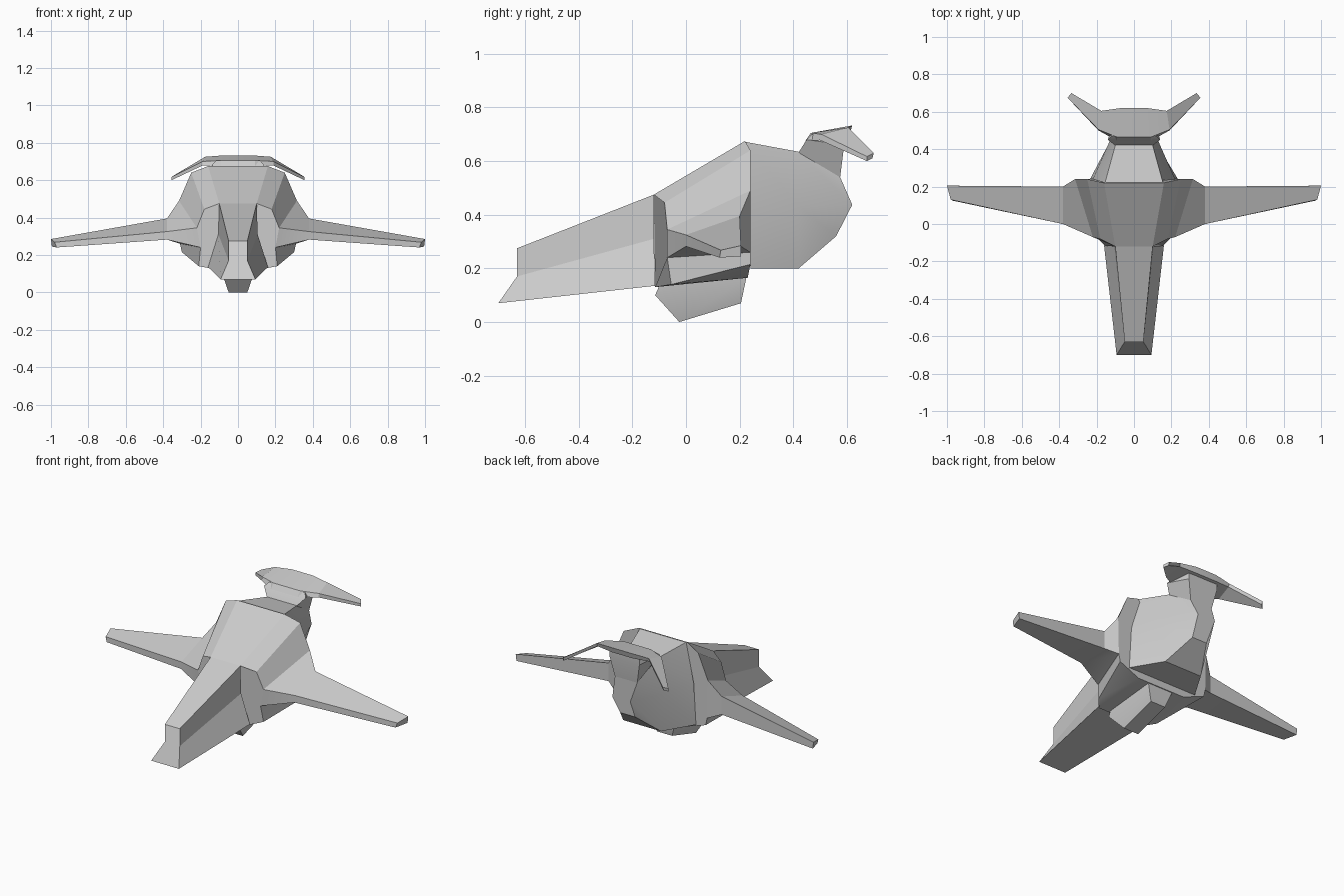
import bpy, bmesh, math


def loft(name, rings, mirror=False, smooth=20):
    """Skin a row of equal-length rings and cap both ends."""
    bm = bmesh.new()
    loops = [[bm.verts.new(p) for p in ring] for ring in rings]
    for a, b in zip(loops, loops[1:]):
        for i in range(len(a)):
            j = (i + 1) % len(a)
            bm.faces.new((a[i], a[j], b[j], b[i]))
    bm.faces.new(loops[0])
    bm.faces.new(loops[-1])
    bmesh.ops.recalc_face_normals(bm, faces=bm.faces[:])
    me = bpy.data.meshes.new(name)
    bm.to_mesh(me)
    bm.free()
    ob = bpy.data.objects.new(name, me)
    bpy.context.collection.objects.link(ob)
    if mirror:
        ob.modifiers.new("mirror", "MIRROR")
    bpy.context.view_layer.objects.active = ob
    bpy.ops.object.select_all(action="DESELECT")
    ob.select_set(True)
    bpy.ops.object.shade_smooth_by_angle(angle=math.radians(smooth))
    return ob


def flip(points):
    return [(-x, y, z) for x, y, z in points]


def full(half):
    """Right-hand half profile -> closed symmetric ring."""
    return half + flip(half)[::-1]


# Long tapered nose with a jutting lower lip
loft("nose", [
    full([(.05, -.63, .275), (.05, -.63, .17), (.093, -.70, .07)]),
    full([(.10, -.12, .475), (.105, -.12, .31), (.16, -.115, .135)]),
])

# Wide faceted middle body
loft("middle_body", [
    full([(.10, -.12, .475), (.18, -.08, .445), (.22, -.07, .345),
          (.20, -.07, .24), (.21, -.055, .14), (.155, -.115, .13)]),
    full([(.16, .22, .675), (.25, .24, .64), (.315, .24, .49),
          (.31, .24, .26), (.30, .24, .215), (.16, .23, .165)]),
])

# Rear hull, narrowing to a rounded stern
loft("rear_hull", [
    full([(.155, .22, .672), (.22, .24, .45), (.235, .24, .20)]),
    full([(.10, .42, .635), (.14, .42, .43), (.127, .42, .20)]),
    full([(.075, .575, .54), (.06, .62, .437), (.05, .56, .32)]),
])

# Keel under the body
loft("keel", [
    full([(.05, -.025, 0), (.05, .205, .07)]),
    full([(.085, -.115, .10), (.085, .225, .165)]),
    full([(.085, -.08, .18), (.085, .215, .25)]),
])

# Main wings
loft("wings", [
    [(.22, -.07, .345), (.315, .24, .49), (.31, .24, .26), (.20, -.07, .24)],
    [(.38, .00, .325), (.38, .20, .395), (.38, .20, .285), (.38, .00, .282)],
    [(.98, .13, .268), (1.0, .205, .285), (.995, .205, .245), (.97, .125, .24)],
], mirror=True)

# Tail neck, rising from the rear hull
loft("tail_neck", [
    full([(.10, .42, .632), (.075, .575, .54)]),
    full([(.14, .45, .68), (.10, .59, .66)]),
    full([(.12, .47, .70), (.10, .59, .71)]),
])

# Drooping tail plane spanning both sides
tail = [
    [(.09, .465, .705), (.07, .62, .733), (.07, .61, .70), (.09, .445, .675)],
    [(.19, .505, .70), (.175, .605, .725), (.175, .60, .705), (.19, .50, .678)],
    [(.355, .675, .617), (.335, .70, .63), (.335, .695, .61), (.355, .675, .60)],
]
loft("tail_plane", [flip(r) for r in tail[::-1]] + tail)
